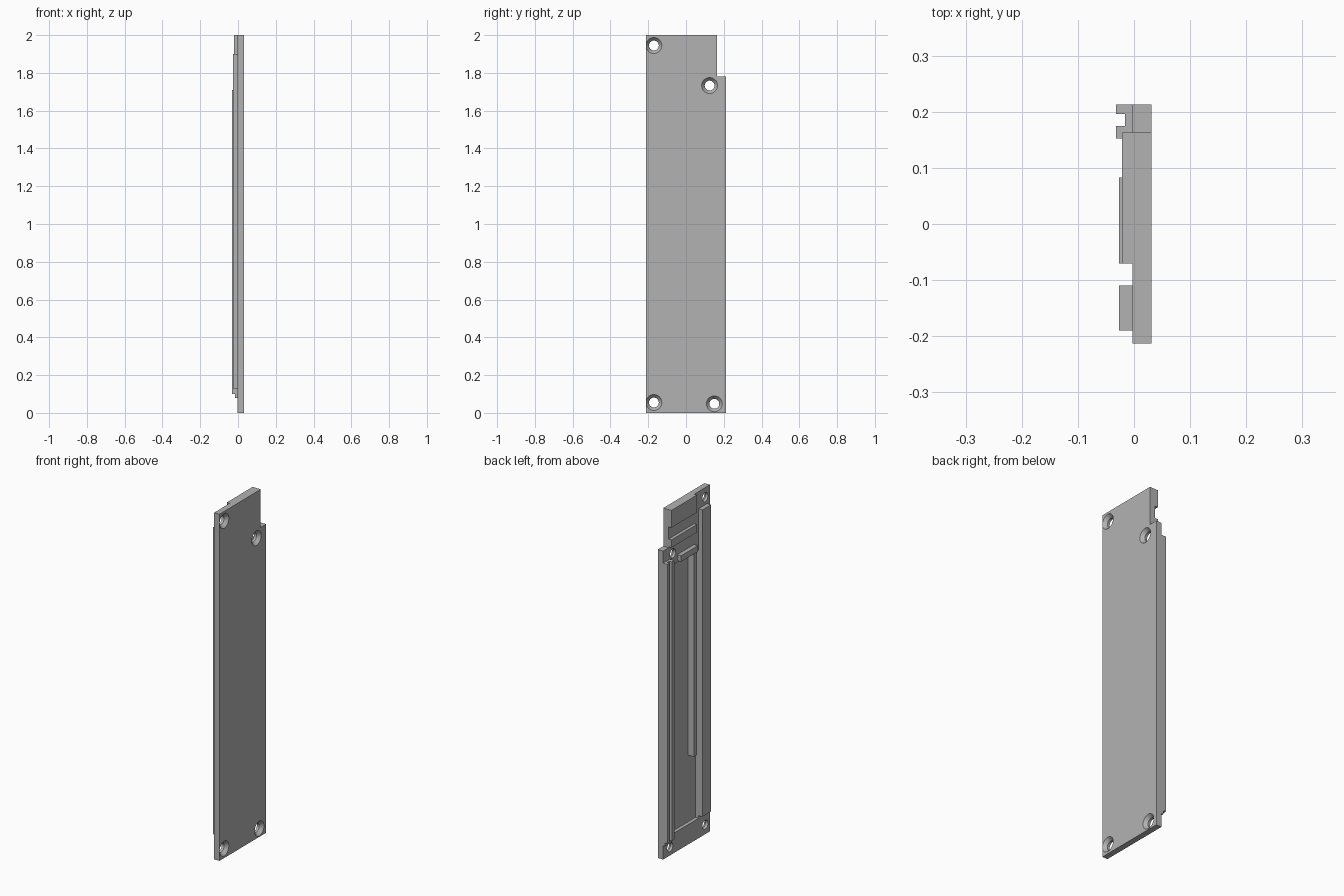
import bpy, bmesh, math
from mathutils import Matrix

cube = bpy.data.objects.get("Cube")
if cube:
    bpy.data.objects.remove(cube, do_unlink=True)

grey = bpy.data.materials.new("plain grey")
grey.use_nodes = True
grey.diffuse_color = (0.45, 0.45, 0.45, 1)
grey.node_tree.nodes["Principled BSDF"].inputs["Base Color"].default_value = grey.diffuse_color

BACK, FRONT, FLOOR = -0.003, 0.031, 0.017   # plate faces and pocket floor in x


def finish(name, bm):
    bmesh.ops.recalc_face_normals(bm, faces=bm.faces)
    mesh = bpy.data.meshes.new(name)
    bm.to_mesh(mesh)
    bm.free()
    mesh.materials.append(grey)
    ob = bpy.data.objects.new(name, mesh)
    bpy.context.collection.objects.link(ob)
    return ob


def block(name, x, y, z):
    """Box given by its (low, high) limits on each axis."""
    bm = bmesh.new()
    bmesh.ops.create_cube(bm, size=1)
    for v in bm.verts:
        v.co = [lim[c > 0] for lim, c in zip((x, y, z), v.co)]
    return finish(name, bm)


def drill(name, y, z, x0, x1, r0, r1):
    """Cone or cylinder lying along x."""
    bm = bmesh.new()
    bmesh.ops.create_cone(bm, cap_ends=True, segments=32, radius1=r0, radius2=r1, depth=x1 - x0,
                          matrix=Matrix.Translation(((x0 + x1) / 2, y, z)) @ Matrix.Rotation(math.pi / 2, 4, 'Y'))
    return finish(name, bm)


def cut(ob, cutter):
    cutter.hide_render = True
    mod = ob.modifiers.new("cut", 'BOOLEAN')
    mod.operation = 'DIFFERENCE'
    mod.solver = 'EXACT'
    mod.object = cutter
    bpy.context.view_layer.objects.active = ob
    bpy.ops.object.modifier_apply(modifier=mod.name)
    bpy.data.objects.remove(cutter, do_unlink=True)


# Cover plate with a stepped upper corner
bm = bmesh.new()
outline = [(-.213, 0), (.213, 0), (.213, 1.78), (.163, 1.78), (.163, 2), (-.213, 2)]
face = bm.faces.new([bm.verts.new((BACK, y, z)) for y, z in outline])
ext = bmesh.ops.extrude_face_region(bm, geom=[face])
for v in ext["geom"]:
    if isinstance(v, bmesh.types.BMVert):
        v.co.x = FRONT
plate = finish("cover_plate", bm)

# Pocket in the inner face
cut(plate, block("pocket_cutter", (-.1, FLOOR), (-.11, .152), (.115, 1.665)))

# Countersunk screw holes
for y, z in [(-.17, 1.945), (.125, 1.733), (-.17, .055), (.15, .048)]:
    cut(plate, drill("hole_cutter", y, z, -.1, .1, .026, .026))
    cut(plate, drill("sink_cutter", y, z, .012, .032, .026, .043))

# Thick top block with a cross slot
block("top_block", (-.021, .0), (-.07, .163), (1.9, 2))
block("slot_lower_block", (-.021, .0), (-.07, .163), (1.785, 1.83))

# Long rib and bars on the inner face
block("long_rib", (-.027, .0), (-.19, -.11), (.13, 1.9))
block("cross_bar", (-.027, .0), (-.07, .083), (1.675, 1.71))
block("middle_bar", (-.021, FLOOR + .002), (-.07, -.042), (.5, 1.675))

# Grooved side rail
block("rail_base", (-.016, .0), (.152, .213), (.08, 1.71))
for name, y in [("rail_inner_lip", (.152, .175)), ("rail_outer_lip", (.196, .213))]:
    block(name, (-.032, -.01), y, (.1, 1.71))

# Crisp edges with smooth hole walls
bpy.ops.object.select_all(action='DESELECT')
plate.select_set(True)
bpy.context.view_layer.objects.active = plate
bpy.ops.object.shade_smooth_by_angle(angle=math.radians(25))
